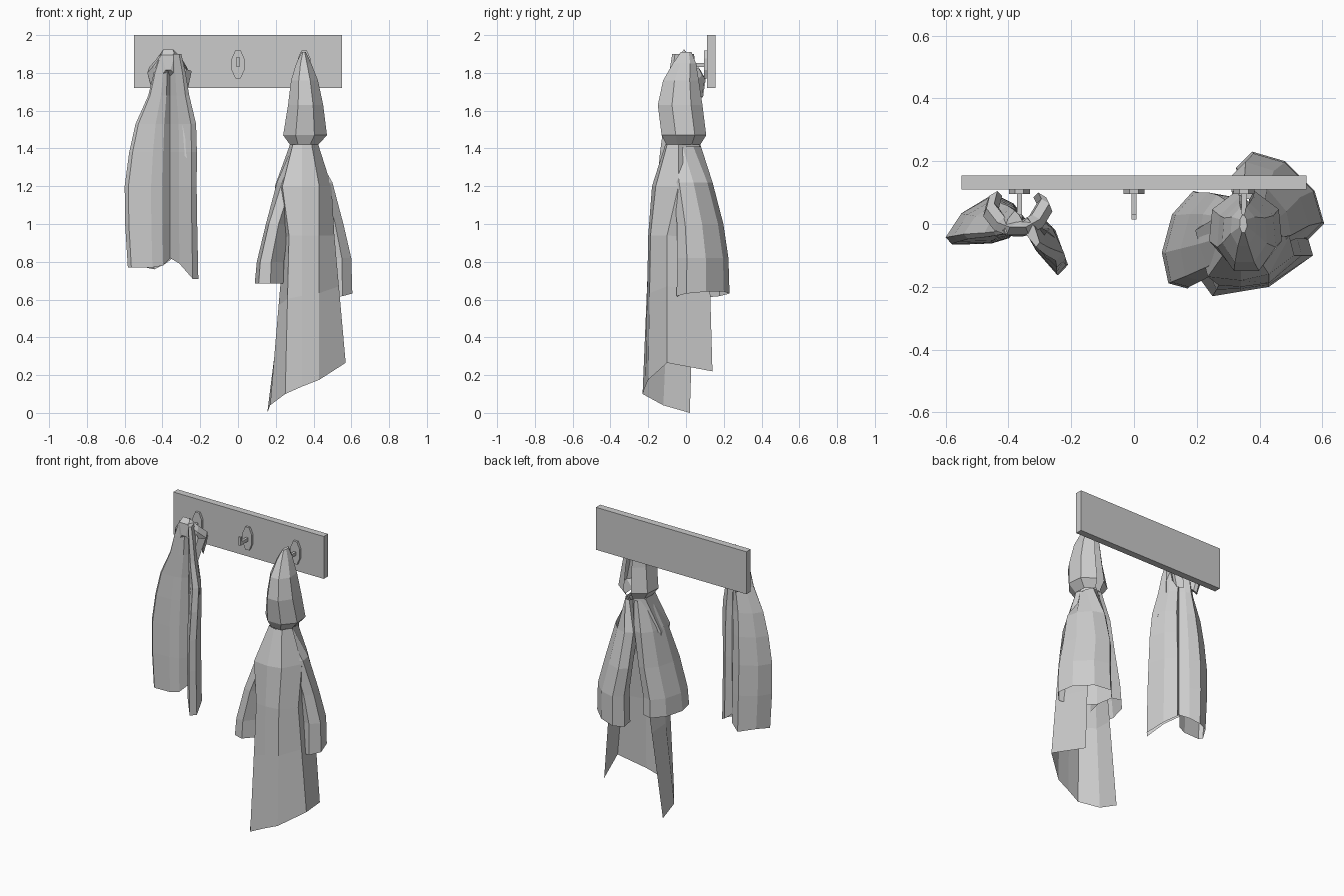
import bpy
from math import cos, sin, radians, tau


def mesh(name, verts, faces):
    me = bpy.data.meshes.new(name)
    me.from_pydata(verts, [], faces)
    me.update()
    ob = bpy.data.objects.new(name, me)
    bpy.context.collection.objects.link(ob)
    return ob


def loft(name, rings, closed=True, cap_start=False, cap_end=False):
    n, m = len(rings[0]), len(rings)
    verts = [p for r in rings for p in r]
    faces = []
    for i in range(m - 1):
        for j in range(n if closed else n - 1):
            k = (j + 1) % n
            faces.append((i*n + j, i*n + k, (i+1)*n + k, (i+1)*n + j))
    if cap_start:
        faces.append(tuple(reversed(range(n))))
    if cap_end:
        faces.append(tuple(range(n*(m - 1), n*m)))
    return mesh(name, verts, faces)


def oval(cx, cy, rx, ry, z, n=8, gap=0, tilt=0, rot=0):
    # horizontal ellipse; a gap leaves an opening towards the wall
    pts, c, s = [], cos(radians(rot)), sin(radians(rot))
    for i in range(n):
        a = radians(90 + gap/2 + (360 - gap) * i / (n - 1)) if gap else tau * (i + .5) / n
        u, v = rx*cos(a), ry*sin(a)
        pts.append((cx + u*c - v*s, cy + u*s + v*c, z + tilt*cos(a)))
    return pts


def box(name, x0, x1, y0, y1, z0, z1):
    loft(name, [[(x0, y0, z), (x1, y0, z), (x1, y1, z), (x0, y1, z)] for z in (z0, z1)],
         cap_start=True, cap_end=True)


# Wall board
box("wall_board", -.55, .55, .11, .155, 1.72, 2.0)

# Three hooks: oval plate, peg and upturned tip
for i, x in enumerate((-.365, 0, .35)):
    plate = [[(x + .036*cos(tau*(k+.5)/8), y, 1.845 + .081*sin(tau*(k+.5)/8)) for k in range(8)]
             for y in (.11, .095)]
    loft(f"hook_plate_{i}", plate, cap_start=True, cap_end=True)
    box(f"hook_peg_{i}", x - .008, x + .008, .015, .097, 1.83, 1.852)
    box(f"hook_tip_{i}", x - .008, x + .008, .015, .03, 1.852, 1.885)

# Robe hood, slit towards the wall
hood = [(.348, 0, .012, .03, 1.91), (.348, -.01, .042, .065, 1.85), (.352, -.03, .075, .1, 1.76),
        (.358, -.035, .098, .125, 1.63), (.355, -.015, .122, .125, 1.47),
        (.35, -.017, .079, .095, 1.42)]
loft("robe_hood", [oval(*h, n=8, gap=25) for h in hood], closed=False, cap_start=True)

# Robe body, open at the back, uneven hem
neck = [(.34, .07, 1.42), (.275, .03, 1.42), (.29, -.09, 1.42), (.34, -.11, 1.42),
        (.39, -.1, 1.42), (.425, -.04, 1.42), (.365, .07, 1.42)]
chest = [(.32, .08, 1.2), (.195, -.02, 1.2), (.235, -.168, 1.2), (.34, -.18, 1.2),
         (.43, -.16, 1.2), (.495, -.04, 1.2), (.37, .1, 1.2)]
hip = [(.27, .05, .92), (.245, -.08, .92), (.27, -.195, .94), (.34, -.2, .94),
       (.43, -.188, .94), (.51, -.1, .94), (.46, .12, .92)]
hem = [(.155, .02, 0), (.17, -.12, .04), (.25, -.23, .1), (.34, -.215, .14),
       (.43, -.2, .175), (.57, -.1, .265), (.5, .14, .22)]
mid = [tuple(a*.6 + b*.4 for a, b in zip(p, q)) for p, q in zip(hip, hem)]
loft("robe_body", [neck, chest, hip, mid, hem], closed=False)

# Robe sleeves, hanging open tubes
loft("robe_sleeve_left", [oval(.325, -.01, .04, .08, 1.41), oval(.275, -.025, .068, .125, 1.22, rot=-8),
                          oval(.225, -.04, .07, .15, 1.0, rot=-15),
                          oval(.185, -.05, .078, .16, .8, rot=-15),
                          oval(.18, -.05, .084, .165, .685, rot=-15)])
loft("robe_sleeve_right", [oval(.375, .01, .04, .075, 1.41), oval(.405, .035, .07, .125, 1.22, rot=40),
                           oval(.435, .075, .08, .155, 1.0, rot=45),
                           oval(.465, .09, .092, .168, .82, rot=45),
                           oval(.465, .09, .096, .175, .625, tilt=.018, rot=45)])

# Hung jacket: two lobes with deep creases front and back, gathered upward
section = [(-.36, .0), (-.4, -.045), (-.46, -.062), (-.58, -.066), (-.6, -.045), (-.55, .035),
           (-.45, .095), (-.385, .065), (-.345, .015), (-.31, .04), (-.25, -.02), (-.21, -.13),
           (-.24, -.162), (-.31, -.085)]
hem_z = (.82, .78, .77, .77, .77, .78, .76, .79, .82, .79, .75, .71, .71, .79)
levels = [(1.9, .22, .4, .45), (1.8, .36, .55, .55), (1.68, .48, .68, .62), (1.53, .76, .92, .72),
          (1.38, .9, .95, .85), (1.2, 1, .94, .95), (1.0, .99, .96, 1), (None, .93, 1, 1)]
rings = []
for z, left, right, depth in levels:
    rings.append([(-.36 + (x + .36)*(left if x < -.36 else right), y*depth,
                   z if z else hem_z[i]) for i, (x, y) in enumerate(section)])
loft("hung_jacket", rings, cap_start=True)

# Jacket collar: thick folded band draped around the hook, ends tucked down
path = [(-.46, .085, 1.79), (-.47, .045, 1.83), (-.435, .0, 1.87), (-.395, -.015, 1.925),
        (-.345, -.015, 1.925), (-.3, .01, 1.88), (-.27, .06, 1.83), (-.28, .08, 1.79)]
rings = []
for x, y, z in path:
    s = 1 if x < -.36 else -1
    rings.append([(x - .01*s, y - .02, z - .03), (x, y + .005, z), (x + .025*s, y + .02, z - .02),
                  (x + .04*s, y + .005, z - .12), (x + .012*s, y - .025, z - .11)])
loft("jacket_collar", rings, cap_start=True, cap_end=True)

# Jacket lapel: folded strip running down beside the front crease
strip = [(-.275, .0, 1.84, .03), (-.3, -.035, 1.7, .025), (-.265, -.07, 1.53, .03),
         (-.26, -.1, 1.36, .022)]
loft("jacket_lapel", [[(x - w, y - .008, z), (x, y - .022, z - .02), (x + w, y + .012, z - .03)]
                      for x, y, z, w in strip], closed=False)
